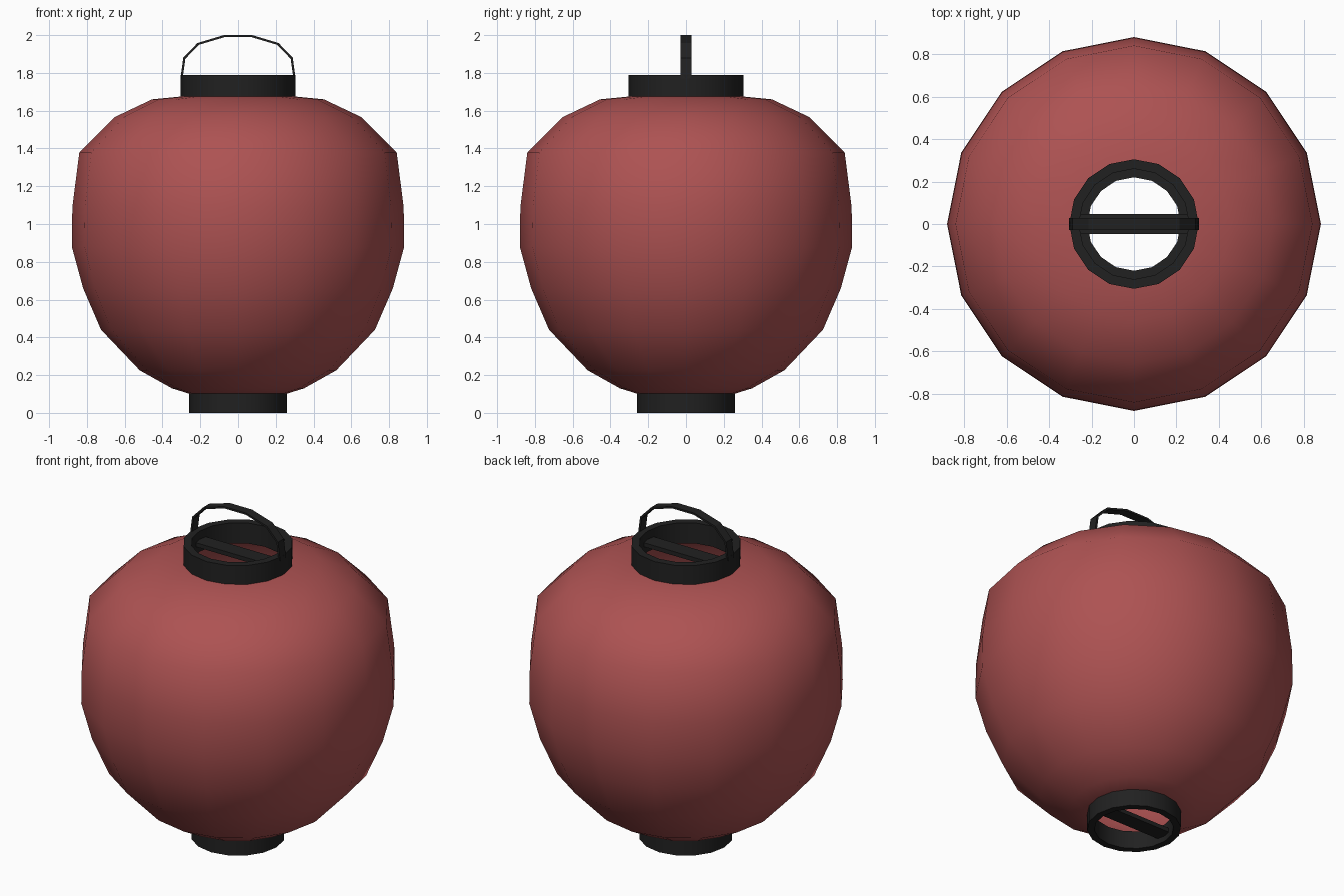
import bpy, bmesh, math

if "Cube" in bpy.data.objects:
    bpy.data.objects.remove(bpy.data.objects["Cube"])

SIDES = 16


def material(name, rgb):
    m = bpy.data.materials.new(name)
    m.diffuse_color = (*rgb, 1)
    m.use_nodes = True
    m.node_tree.nodes["Principled BSDF"].inputs["Base Color"].default_value = m.diffuse_color
    return m


red = material("lantern red", (0.42, 0.085, 0.085))
black = material("frame black", (0.015, 0.015, 0.015))


def finish(name, bm, mat, angle=None):
    bmesh.ops.recalc_face_normals(bm, faces=bm.faces)
    mesh = bpy.data.meshes.new(name)
    bm.to_mesh(mesh)
    bm.free()
    mesh.materials.append(mat)
    ob = bpy.data.objects.new(name, mesh)
    bpy.context.collection.objects.link(ob)
    if angle:
        bpy.ops.object.select_all(action='DESELECT')
        ob.select_set(True)
        bpy.context.view_layer.objects.active = ob
        bpy.ops.object.shade_smooth_by_angle(angle=math.radians(angle))
    return ob


def lathe(name, profile, mat, closed, angle):
    """Revolve an (r, z) profile around the z axis."""
    bm = bmesh.new()
    rings = [[bm.verts.new((r * math.cos(2 * math.pi * i / SIDES),
                            r * math.sin(2 * math.pi * i / SIDES), z))
              for i in range(SIDES)] for r, z in profile]
    pairs = list(zip(rings, rings[1:]))
    if closed:
        pairs.append((rings[-1], rings[0]))
    for a, b in pairs:
        for i in range(SIDES):
            j = (i + 1) % SIDES
            bm.faces.new((a[i], a[j], b[j], b[i]))
    return finish(name, bm, mat, angle)


def ring(name, outer, inner, z0, z1):
    lathe(name, [(outer, z0), (outer, z1), (inner, z1), (inner, z0)], black, True, 30)


def bar(name, half_x, half_y, z0, z1):
    bm = bmesh.new()
    bmesh.ops.create_cube(bm, size=1)
    for v in bm.verts:
        v.co = (v.co.x * 2 * half_x, v.co.y * 2 * half_y, z0 if v.co.z < 0 else z1)
    finish(name, bm, black)


# paper body, open at both ends
lathe("lantern_body",
      [(0.22, 0.10), (0.26, 0.102), (0.35, 0.13), (0.52, 0.225), (0.725, 0.44),
       (0.82, 0.66), (0.88, 0.88), (0.877, 1.09), (0.84, 1.38), (0.655, 1.565),
       (0.455, 1.66), (0.27, 1.678)], red, False, 60)

# collars with their cross bars
ring("top_collar", 0.305, 0.26, 1.665, 1.79)
ring("bottom_collar", 0.26, 0.22, 0.0, 0.108)
bar("top_cross_bar", 0.27, 0.048, 1.715, 1.74)
bar("bottom_cross_bar", 0.23, 0.048, 0.035, 0.06)

# carrying handle: flat strip along an arch
half = [(0.305, 1.77), (0.29, 1.88), (0.215, 1.958), (0.075, 2.0)]
path = half + [(-x, z) for x, z in reversed(half)]
bm = bmesh.new()
rows = []
for x, z in path:
    xi, zi = x * 0.962, z - 0.011 * max(0, (z - 1.77) / 0.23)
    rows.append([bm.verts.new(c) for c in ((x, -0.028, z), (x, 0.028, z),
                                           (xi, 0.028, zi), (xi, -0.028, zi))])
for a, b in zip(rows, rows[1:]):
    for i in range(4):
        j = (i + 1) % 4
        bm.faces.new((a[i], a[j], b[j], b[i]))
bm.faces.new(rows[0])
bm.faces.new(rows[-1])
finish("handle", bm, black)
